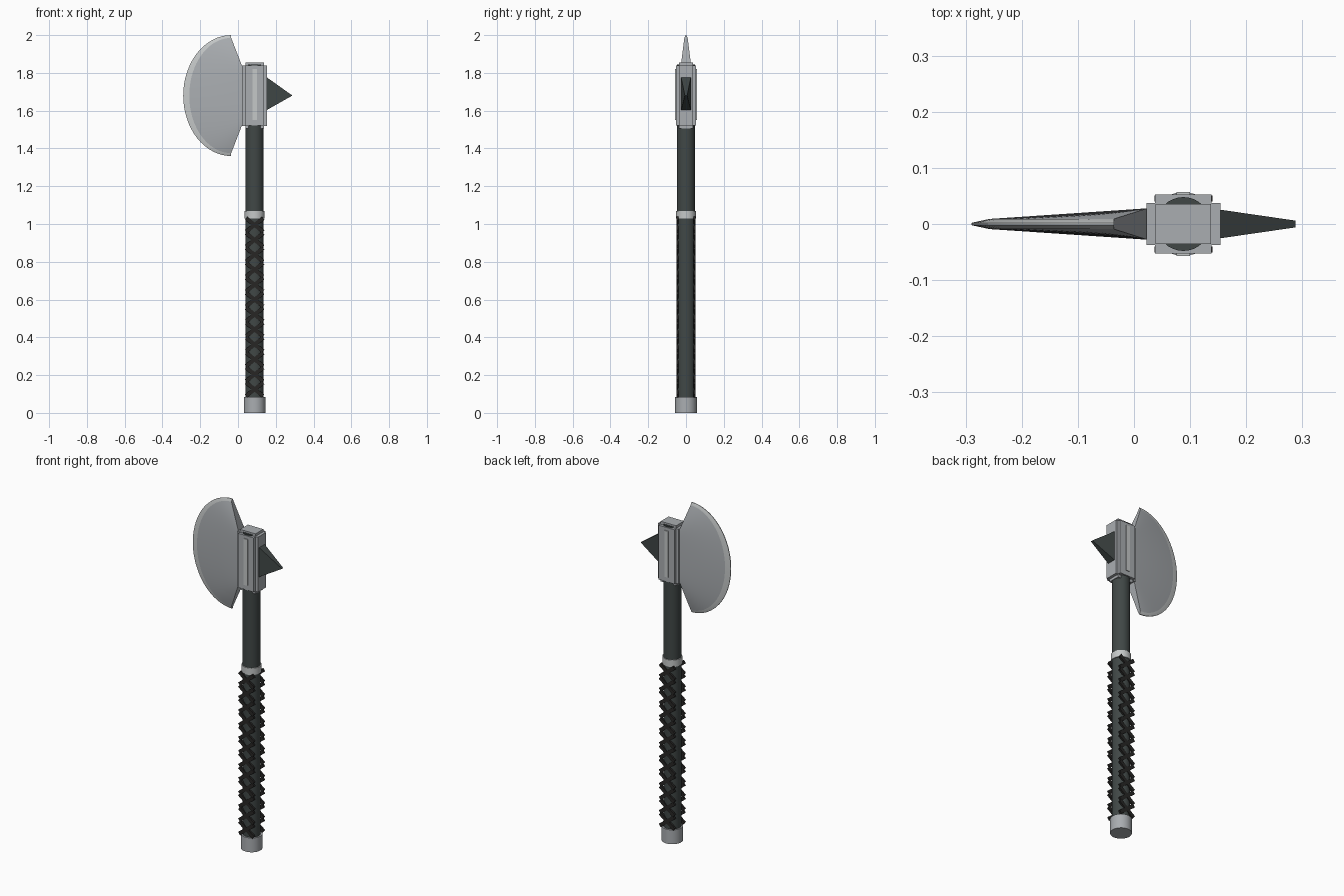
import bpy, bmesh, math
from mathutils import Matrix, Vector

old = bpy.data.objects.get("Cube")
if old:
    bpy.data.objects.remove(old, do_unlink=True)

AXIS = 0.088   # x of the shaft
MID = 1.68     # height of the head centre


def material(name, r, g, b):
    m = bpy.data.materials.new(name)
    m.use_nodes = True
    m.diffuse_color = (r, g, b, 1)
    m.node_tree.nodes["Principled BSDF"].inputs["Base Color"].default_value = (r, g, b, 1)
    return m


steel = material("steel", 0.40, 0.42, 0.44)
bright = material("bright steel", 0.56, 0.58, 0.58)
dark = material("dark shaft", 0.052, 0.064, 0.062)
wrap = material("black wrap", 0.020, 0.019, 0.018)


def finish(name, bm, *mats, smooth=False):
    bmesh.ops.recalc_face_normals(bm, faces=bm.faces[:])
    mesh = bpy.data.meshes.new(name)
    bm.to_mesh(mesh)
    bm.free()
    for m in mats:
        mesh.materials.append(m)
    obj = bpy.data.objects.new(name, mesh)
    bpy.context.collection.objects.link(obj)
    if smooth:
        bpy.ops.object.select_all(action="DESELECT")
        obj.select_set(True)
        bpy.context.view_layer.objects.active = obj
        bpy.ops.object.shade_smooth_by_angle(angle=math.radians(30))
    return obj


def cylinder(name, radius, z0, z1, mat):
    bm = bmesh.new()
    bmesh.ops.create_cone(bm, cap_ends=True, segments=32, radius1=radius, radius2=radius,
                          depth=z1 - z0, matrix=Matrix.Translation((AXIS, 0, (z0 + z1) / 2)))
    return finish(name, bm, mat, smooth=True)


def add_box(bm, centre, size, turn=Matrix()):
    bmesh.ops.create_cube(bm, size=1, matrix=Matrix.Translation(centre) @ turn
                          @ Matrix.Diagonal((*size, 1)))


def box(name, centre, size, mat):
    bm = bmesh.new()
    add_box(bm, centre, size)
    return finish(name, bm, mat)


# Shaft, collar and pommel
cylinder("shaft", 0.048, 0.04, 1.845, dark)
cylinder("collar", 0.053, 1.03, 1.07, bright)
cylinder("pommel", 0.057, 0, 0.083, steel)

# Crossed flat straps on the front and back of the grip
bm = bmesh.new()
count = 12
for side in (-1, 1):
    for i in range(count):
        z = 0.125 + i * 0.87 / (count - 1)
        for lean in (-1, 1):
            add_box(bm, (AXIS, side * 0.0455, z), (0.115, 0.011, 0.021),
                    Matrix.Rotation(lean * math.radians(38), 4, "Y"))
finish("grip_wrap", bm, wrap)

# Head block: crossing boxes with a core that shows above and below
box("head_block_wide", (AXIS, 0, MID), (0.132, 0.074, 0.32), steel)
box("head_block_deep", (AXIS, 0, MID), (0.101, 0.106, 0.316), steel)
box("head_core", (AXIS, 0, MID), (0.099, 0.072, 0.35), steel)
for side, label in ((-1, "front"), (1, "back")):
    box("head_strip_" + label, (AXIS, side * 0.053, MID + 0.005), (0.024, 0.008, 0.27), bright)

# Blade: loops from root to cutting edge on each side, swept along the arc
bm = bmesh.new()
steps = 32
columns = []
for i in range(steps + 1):
    a = math.pi * (i / steps - 0.5)
    c, s = math.cos(a), math.sin(a)
    half = [((0.024, MID + 0.15 * s), 0.028),
            ((-0.036 - 0.222 * c, MID + 0.305 * s), 0.009),
            ((-0.036 - 0.254 * c, MID + 0.32 * s), 0.002)]
    loop = [(x, -y, z) for (x, z), y in half] + [(x, y, z) for (x, z), y in reversed(half)]
    columns.append([bm.verts.new(p) for p in loop])
for p, q in zip(columns, columns[1:]):
    for k in range(6):
        n = (k + 1) % 6
        f = bm.faces.new((p[k], p[n], q[n], q[k]))
        f.material_index = 1 if k in (1, 2, 3) else 0
for end in (columns[0], columns[-1]):
    bm.faces.new(end[:2] + end[4:])
    bm.faces.new(end[1:5])
finish("axe_blade", bm, steel, bright, smooth=True)

# Rear spike: a rectangular base narrowing to a short edge
bm = bmesh.new()
base = [bm.verts.new((0.15, y, MID + 0.01 + z))
        for y, z in ((-0.026, -0.088), (0.026, -0.088), (0.026, 0.088), (-0.026, 0.088))]
tip = [bm.verts.new((0.288, y, MID)) for y in (-0.006, 0.006)]
bm.faces.new(base)
bm.faces.new((base[0], base[1], tip[1], tip[0]))
bm.faces.new((base[2], base[3], tip[0], tip[1]))
bm.faces.new((base[1], base[2], tip[1]))
bm.faces.new((base[3], base[0], tip[0]))
finish("rear_spike", bm, dark)
